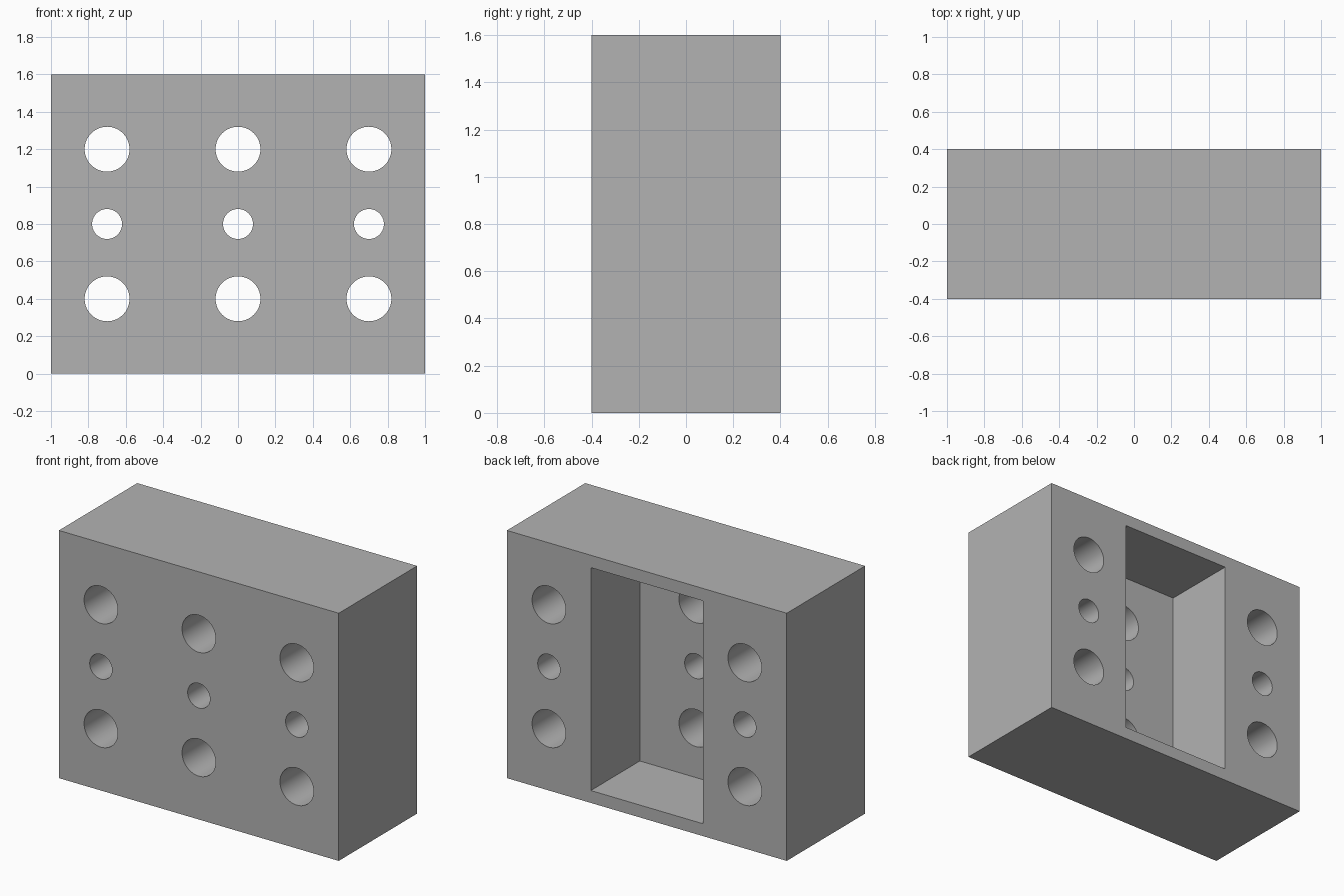
import bpy
import math

cube = bpy.data.objects.get("Cube")
if cube:
    bpy.data.objects.remove(cube, do_unlink=True)

W, D, H = 2.0, 0.8, 1.6

# Single grey material
grey = bpy.data.materials.new("plain_grey")
grey.use_nodes = True
colour = (0.45, 0.45, 0.45, 1)
grey.diffuse_color = colour
grey.node_tree.nodes["Principled BSDF"].inputs["Base Color"].default_value = colour


def add_box(name, size, centre):
    bpy.ops.mesh.primitive_cube_add(size=1, location=centre)
    ob = bpy.context.object
    ob.name = name
    ob.scale = size
    bpy.ops.object.transform_apply(location=False, rotation=False, scale=True)
    ob.data.materials.append(grey)
    return ob


def add_drill(name, x, z, radius):
    bpy.ops.mesh.primitive_cylinder_add(vertices=64, radius=radius, depth=D + 0.4,
                                        location=(x, 0, z), rotation=(math.pi / 2, 0, 0))
    ob = bpy.context.object
    ob.name = name
    ob.data.materials.append(grey)
    return ob


# Solid block
block = add_box("drilled_block", (W, D, H), (0, 0, H / 2))

# Pocket sunk 0.5 deep into the back, open at the rear
cutters = [add_box("pocket_cutter", (0.8, 0.7, 1.44), (0, 0.25, H / 2))]

# Three columns of through holes: large, small, large
for x in (-0.7, 0, 0.7):
    for z, radius in ((0.4, 0.12), (0.8, 0.08), (1.2, 0.12)):
        cutters.append(add_drill("hole_cutter", x, z, radius))

# Cut everything out of the block, then discard the cutters
bpy.context.view_layer.objects.active = block
for cutter in cutters:
    mod = block.modifiers.new("cut", 'BOOLEAN')
    mod.operation = 'DIFFERENCE'
    mod.solver = 'EXACT'
    mod.object = cutter
    bpy.ops.object.modifier_apply(modifier=mod.name)
    bpy.data.objects.remove(cutter, do_unlink=True)

# Smooth hole walls, sharp edges elsewhere
bpy.ops.object.select_all(action='DESELECT')
block.select_set(True)
bpy.context.view_layer.objects.active = block
bpy.ops.object.shade_smooth_by_angle(angle=math.radians(30))
